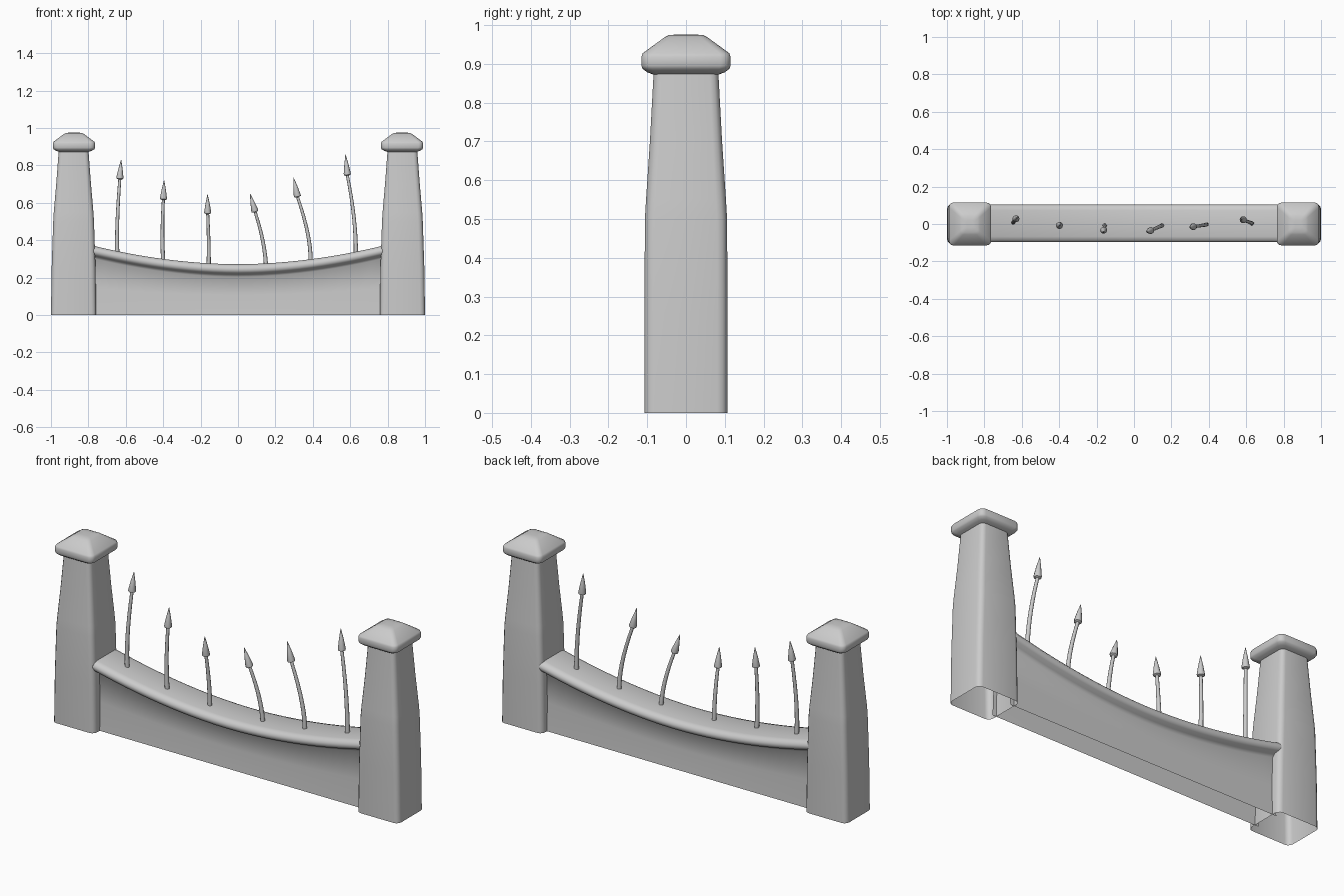
import bpy, bmesh, math
from mathutils import Vector

if "Cube" in bpy.data.objects:
    bpy.data.objects.remove(bpy.data.objects["Cube"])


def finish(name, bm, angle=40):
    bmesh.ops.recalc_face_normals(bm, faces=bm.faces)
    me = bpy.data.meshes.new(name)
    bm.to_mesh(me)
    bm.free()
    ob = bpy.data.objects.new(name, me)
    bpy.context.collection.objects.link(ob)
    bpy.ops.object.select_all(action='DESELECT')
    ob.select_set(True)
    bpy.context.view_layer.objects.active = ob
    bpy.ops.object.shade_smooth_by_angle(angle=math.radians(angle))
    return ob


def loft(name, rings, closed=True, cap_start=False, cap_end=False, angle=40):
    bm = bmesh.new()
    vr = [[bm.verts.new(p) for p in r] for r in rings]
    n = len(rings[0])
    for a, b in zip(vr, vr[1:]):
        for i in range(n if closed else n - 1):
            j = (i + 1) % n
            bm.faces.new((a[i], a[j], b[j], b[i]))
    if cap_start:
        bm.faces.new(vr[0])
    if cap_end:
        bm.faces.new(vr[-1])
    return finish(name, bm, angle)


def rounded_rect(cx, z, hx, hy, r, seg=3):
    pts = []
    for k, (sx, sy) in enumerate(((1, 1), (-1, 1), (-1, -1), (1, -1))):
        for i in range(seg + 1):
            a = math.pi / 2 * (k + i / seg)
            pts.append((cx + sx * (hx - r) + r * math.cos(a),
                        sy * (hy - r) + r * math.sin(a), z))
    return pts


# Gate posts (open underneath) and their pyramid caps
for side, s in (("left", -1), ("right", 1)):
    body = [(0, .121, .107, .026), (.26, .117, .107, .026), (.5, .109, .106, .026),
            (.55, .106, .103, .026), (.7, .093, .093, .024), (.885, .079, .083, .022)]
    loft(side + "_post", [rounded_rect(s * .879, *p) for p in body])
    cap = [(.872, .078, .083, .022), (.878, .095, .1, .024), (.887, .109, .112, .026),
           (.895, .113, .115, .026), (.918, .113, .115, .026), (.927, .109, .112, .026),
           (.968, .054, .056, .018), (.974, .042, .044, .016), (.976, .02, .02, .009)]
    loft(side + "_post_cap", [rounded_rect(s * .877, *p) for p in cap], cap_end=True)


# Sagging wall with a rounded coping; profile is (half width, height below the top)
def wall_top(x):
    return .272 + .1 * (abs(x) / .78) ** 1.9


half = [(.07, 0), (.09, .006), (.1, .02), (.1, .034), (.092, .047), (.07, .054), (.057, .068)]
rings = []
for i in range(25):
    x = -.78 + 1.56 * i / 24
    t = wall_top(x)
    right = [(x, w + .003, t - d) for w, d in half] + [(x, .058, t * .4), (x, .065, 0)]
    left = [(px, .006 - y, z) for px, y, z in right]
    rings.append(left[::-1] + right)
loft("wall", rings, closed=False, angle=60)

# Bent iron spikes: base, middle, neck, tip
spikes = [
    [(-.645, .008, .32), (-.645, .01, .5), (-.632, .027, .725), (-.625, .034, .83)],
    [(-.4, -.012, .28), (-.404, -.012, .45), (-.399, -.008, .615), (-.395, -.005, .72)],
    [(-.157, -.008, .25), (-.157, -.015, .39), (-.162, -.032, .54), (-.163, -.042, .645)],
    [(.15, -.008, .25), (.134, -.015, .39), (.092, -.034, .55), (.065, -.042, .648)],
    [(.387, -.002, .28), (.374, -.006, .43), (.319, -.014, .63), (.297, -.018, .735)],
    [(.63, .004, .32), (.62, .008, .52), (.585, .022, .745), (.575, .027, .858)],
]
for k, pts in enumerate(spikes):
    base, mid, neck, tip = map(Vector, pts)
    path = []
    for i in range(9):
        t = i / 8 * 2
        p = (base * (t - 1) * (t - 2) / 2 - mid * t * (t - 2) + neck * t * (t - 1) / 2)
        path.append((p, .0115 - .0035 * i / 8))
    for f, r in ((.04, .018), (.1, .019), (.55, .011), (1, .001)):
        path.append((neck.lerp(tip, f), r))
    rings = []
    for i, (p, r) in enumerate(path):
        d = path[min(i + 1, len(path) - 1)][0] - path[max(i - 1, 0)][0]
        q = Vector((0, 0, 1)).rotation_difference(d)
        rings.append([p + q @ Vector((r * math.cos(a), r * math.sin(a), 0))
                      for a in (math.tau * j / 10 for j in range(10))])
    loft("spike_%d" % (k + 1), rings, cap_start=True, cap_end=True)
